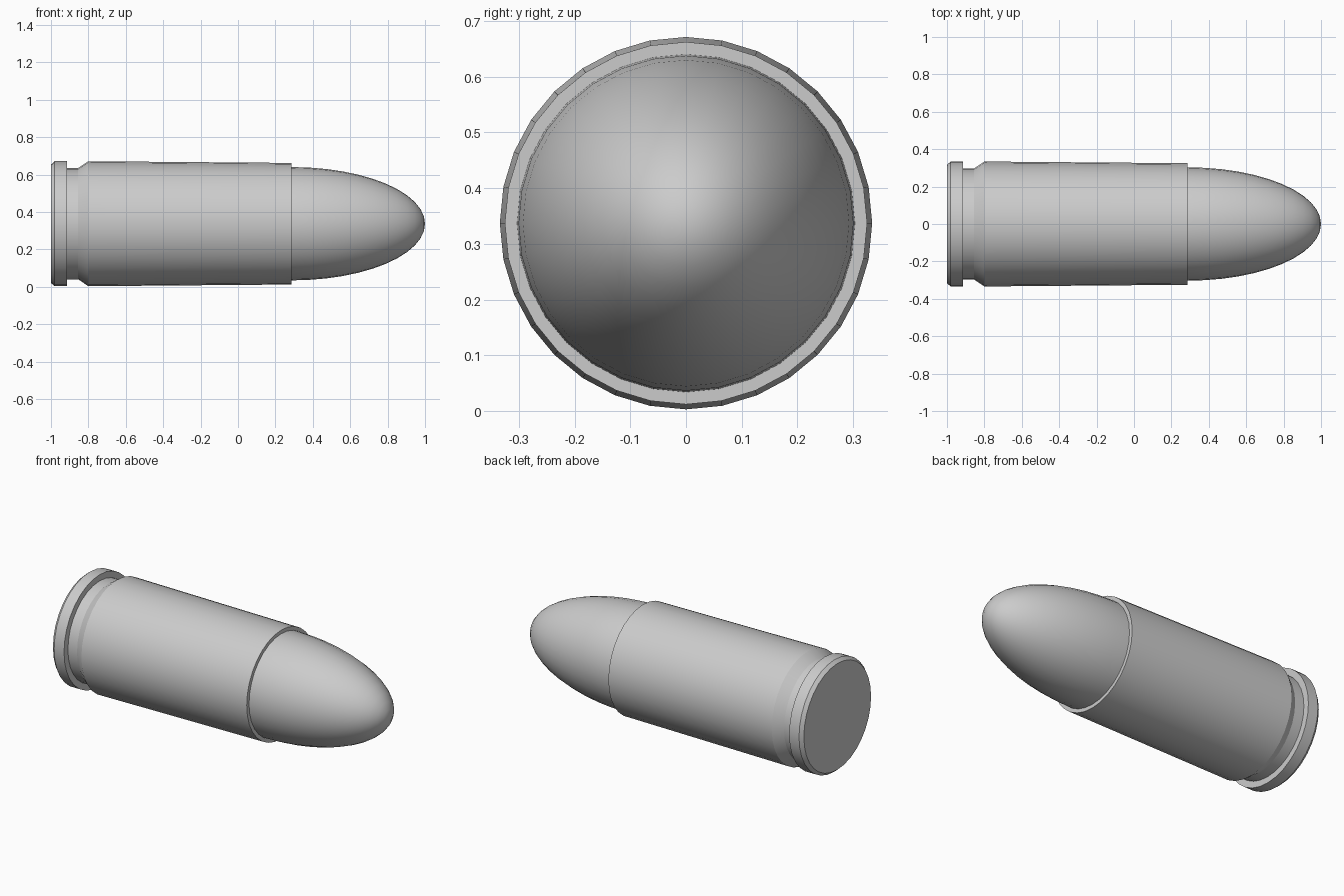
import bpy, bmesh
from math import sin, cos, pi, radians

if "Cube" in bpy.data.objects:
    bpy.data.objects.remove(bpy.data.objects["Cube"])

AXIS_Z = 0.337
SIDES = 32


def lathe(name, profile, angle):
    """Revolve (x, radius) points about the long axis; radius 0 makes a pole."""
    bm = bmesh.new()
    rings = []
    for x, r in profile:
        if r == 0:
            rings.append([bm.verts.new((x, 0, AXIS_Z))])
        else:
            rings.append([bm.verts.new((x, r * sin(2 * pi * i / SIDES),
                                        AXIS_Z + r * cos(2 * pi * i / SIDES)))
                          for i in range(SIDES)])
    for a, b in zip(rings, rings[1:]):
        for i in range(SIDES):
            j = (i + 1) % SIDES
            if len(b) == 1:
                bm.faces.new((a[i], a[j], b[0]))
            else:
                bm.faces.new((a[i], a[j], b[j], b[i]))
    # flat end caps
    for ring in (rings[0], rings[-1]):
        if len(ring) > 1:
            bm.faces.new(ring)
    bmesh.ops.recalc_face_normals(bm, faces=bm.faces)
    mesh = bpy.data.meshes.new(name)
    bm.to_mesh(mesh)
    bm.free()
    obj = bpy.data.objects.new(name, mesh)
    bpy.context.collection.objects.link(obj)
    bpy.ops.object.select_all(action='DESELECT')
    bpy.context.view_layer.objects.active = obj
    obj.select_set(True)
    bpy.ops.object.shade_smooth_by_angle(angle=radians(angle))
    return obj


# casing: chamfered rim, extraction groove, bevel, slightly tapered wall
lathe("casing", [(-1.0, 0.317), (-0.98, 0.334), (-0.915, 0.334),
                 (-0.915, 0.297), (-0.855, 0.297), (-0.80, 0.334),
                 (0.285, 0.325)], 25)

# rounded nose: half ellipsoid seated in the casing mouth
START, LENGTH, RADIUS, STEPS = 0.285, 0.715, 0.303, 12
nose = [(START - 0.05, RADIUS)]
for k in range(STEPS):
    t = k / STEPS * pi / 2
    nose.append((START + LENGTH * sin(t), RADIUS * cos(t)))
nose.append((START + LENGTH, 0))
lathe("nose", nose, 40)
